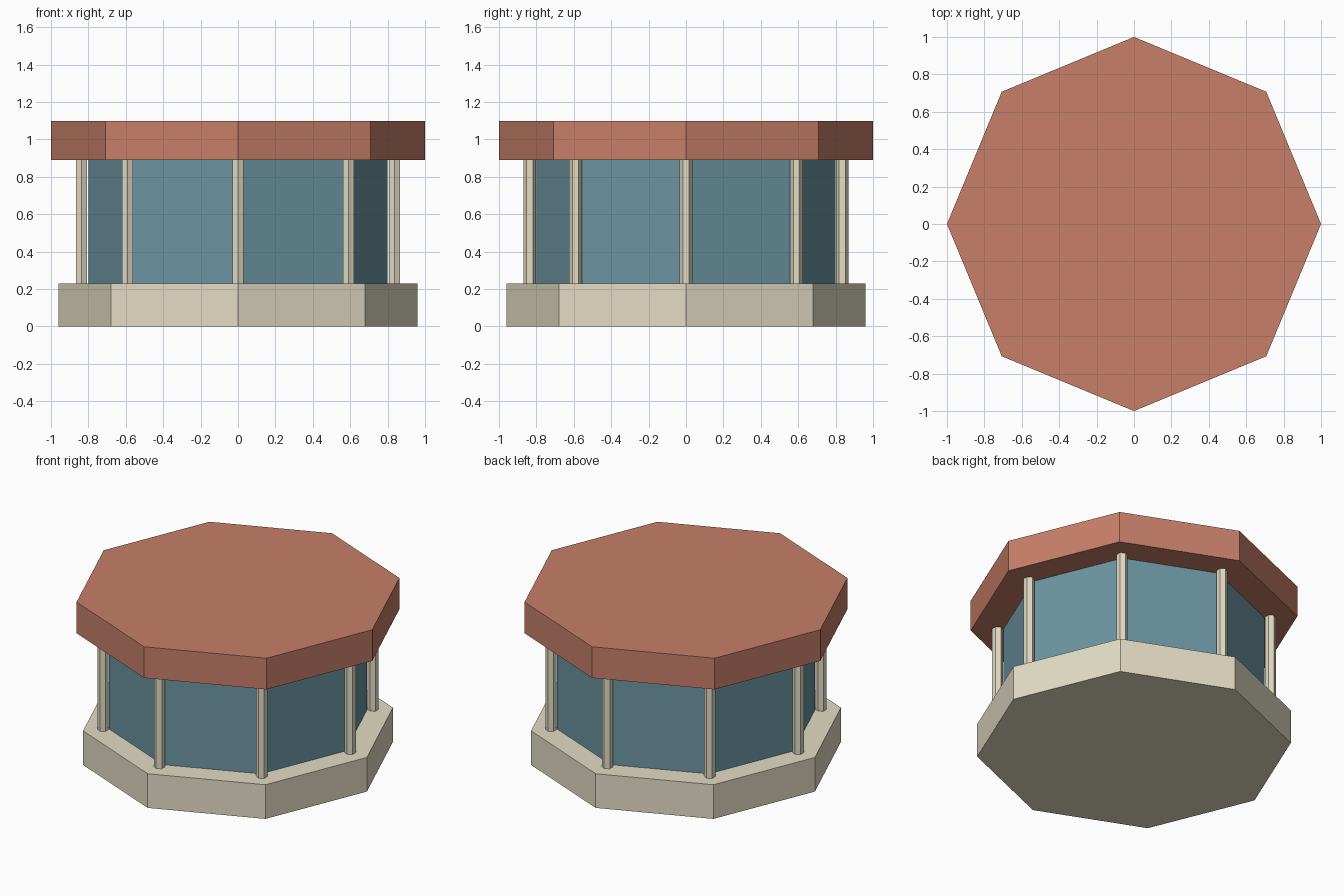
import bpy
from math import cos, sin, pi

if "Cube" in bpy.data.objects:
    bpy.data.objects.remove(bpy.data.objects["Cube"])


def material(name, rgb):
    m = bpy.data.materials.new(name)
    m.diffuse_color = (*rgb, 1)
    m.use_nodes = True
    m.node_tree.nodes["Principled BSDF"].inputs["Base Color"].default_value = m.diffuse_color
    return m


def prism(name, sides, radius, z0, z1, mat, x=0, y=0):
    bpy.ops.mesh.primitive_cylinder_add(vertices=sides, radius=radius, depth=z1 - z0,
                                        location=(x, y, (z0 + z1) / 2))
    ob = bpy.context.object
    ob.name = name
    ob.data.materials.append(mat)
    return ob


stone = material("cream_stone", (0.77, 0.72, 0.56))
glass = material("blue_glass", (0.15, 0.30, 0.36))
brick = material("terracotta", (0.57, 0.21, 0.14))

BASE_TOP, ROOF_BOTTOM, ROOF_TOP = 0.23, 0.89, 1.10

# Stacked octagons: base, glazed drum, roof slab
prism("base", 8, 0.96, 0, BASE_TOP, stone)
prism("glazed_wall", 8, 0.80, BASE_TOP, ROOF_BOTTOM, glass)
prism("roof", 8, 1.00, ROOF_BOTTOM, ROOF_TOP, brick)

# Hexagonal posts, one outside each corner of the drum
for i in range(8):
    a = i * pi / 4
    prism(f"post_{i + 1}", 6, 0.034, BASE_TOP, ROOF_BOTTOM, stone,
          0.836 * cos(a), 0.836 * sin(a))
